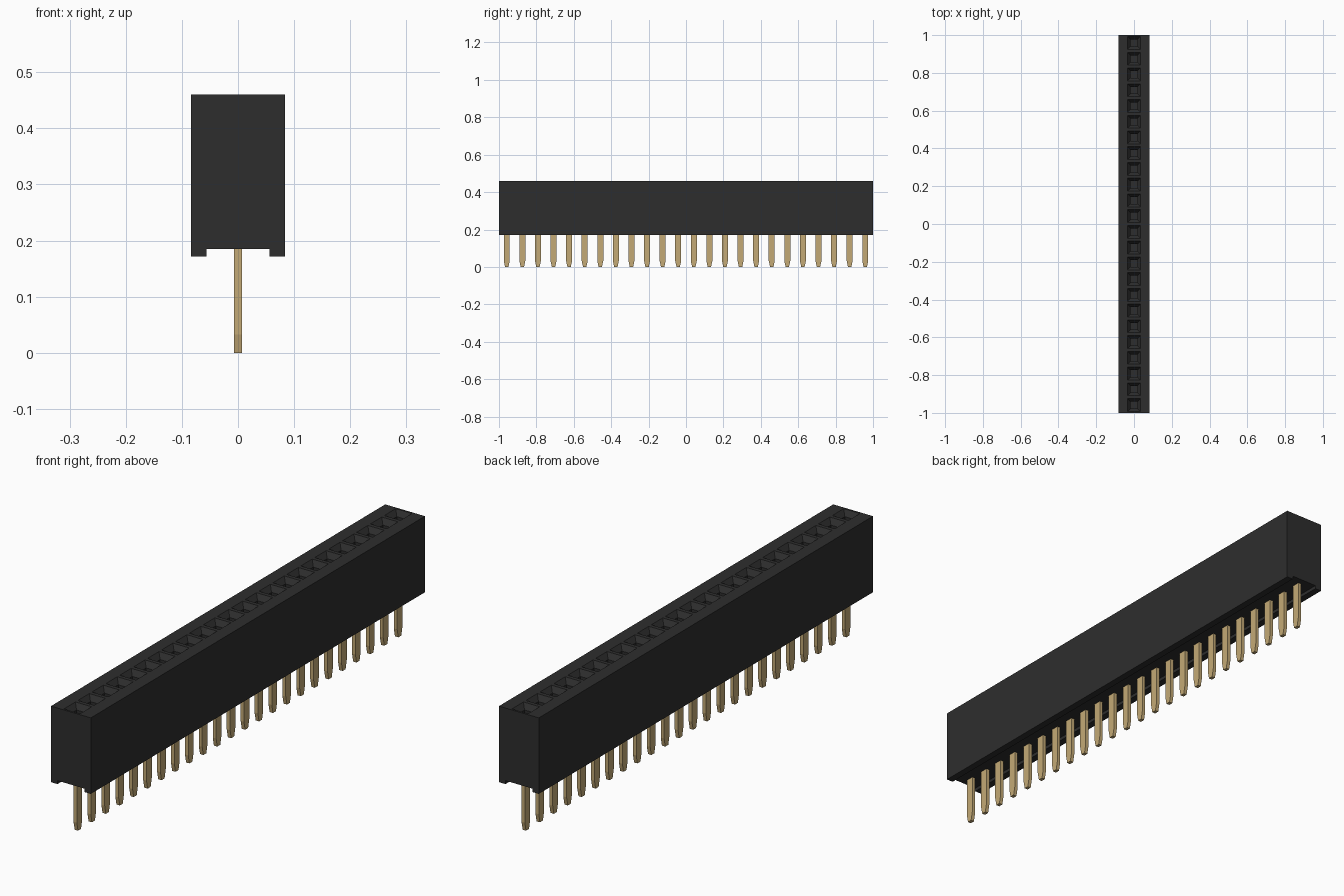
import bpy, bmesh

cube = bpy.data.objects.get("Cube")
if cube:
    bpy.data.objects.remove(cube, do_unlink=True)

COUNT = 24
PITCH = 2 / COUNT
HALF_X, HALF_Y = PITCH, PITCH / 2
TOP, BOTTOM, NOTCH, NOTCH_X = 0.46, 0.172, 0.185, 0.056


def make_material(name, color):
    mat = bpy.data.materials.new(name)
    mat.use_nodes = True
    mat.diffuse_color = color
    mat.node_tree.nodes["Principled BSDF"].inputs["Base Color"].default_value = color
    return mat


def finish(name, bm, mat):
    bmesh.ops.remove_doubles(bm, verts=bm.verts[:], dist=0.0001)
    bmesh.ops.recalc_face_normals(bm, faces=bm.faces[:])
    mesh = bpy.data.meshes.new(name)
    bm.to_mesh(mesh)
    bm.free()
    mesh.materials.append(mat)
    obj = bpy.data.objects.new(name, mesh)
    bpy.context.collection.objects.link(obj)


def ring(bm, y, hx, hy, z):
    return [bm.verts.new((sx * hx, y + sy * hy, z))
            for sx, sy in ((-1, -1), (1, -1), (1, 1), (-1, 1))]


def loft(bm, rings):
    for a, b in zip(rings, rings[1:]):
        for i in range(4):
            j = (i + 1) % 4
            bm.faces.new((a[i], a[j], b[j], b[i]))


black = make_material("black plastic", (0.027, 0.027, 0.027, 1))
gold = make_material("gold plating", (0.55, 0.40, 0.18, 1))

centres = [(i + 0.5) * PITCH - 1 for i in range(COUNT)]

# Housing: notched profile swept through every cell, each with a funnel socket
profile = [(HALF_X, TOP), (HALF_X, BOTTOM), (NOTCH_X, BOTTOM), (NOTCH_X, NOTCH),
           (-NOTCH_X, NOTCH), (-NOTCH_X, BOTTOM), (-HALF_X, BOTTOM), (-HALF_X, TOP)]
bm = bmesh.new()
for y in centres:
    front, back = [[bm.verts.new((x, y + s * HALF_Y, z)) for x, z in profile]
                   for s in (-1, 1)]
    for i in range(len(profile) - 1):
        bm.faces.new((front[i], front[i + 1], back[i + 1], back[i]))
    if y == centres[0]:
        bm.faces.new(front)
    if y == centres[-1]:
        bm.faces.new(back)
    rings = [ring(bm, y, HALF_X, HALF_Y, TOP),
             ring(bm, y, 0.034, 0.034, TOP),
             ring(bm, y, 0.018, 0.018, TOP - 0.02),
             ring(bm, y, 0.018, 0.018, TOP - 0.2)]
    loft(bm, rings)
    bm.faces.new(rings[-1])
finish("socket_housing", bm, black)

# Pins: flat blades narrowing lengthwise at the tip
for n, y in enumerate(centres, 1):
    bm = bmesh.new()
    rings = [ring(bm, y, 0.007, 0.016, NOTCH + 0.01),
             ring(bm, y, 0.007, 0.016, 0.033),
             ring(bm, y, 0.007, 0.009, 0)]
    loft(bm, rings)
    bm.faces.new(rings[0])
    bm.faces.new(rings[-1])
    finish(f"pin_{n:02d}", bm, gold)
